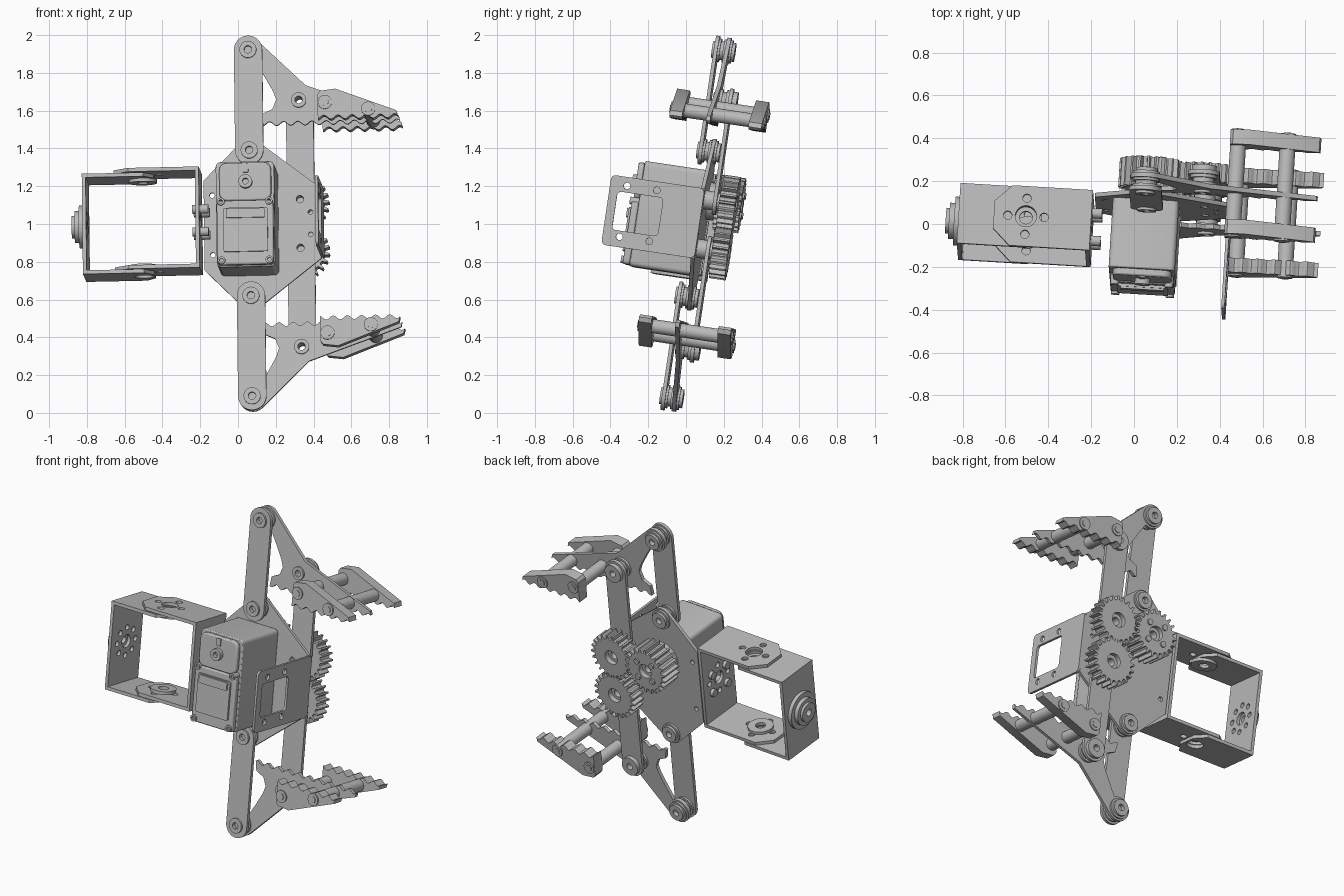
import bpy, bmesh
from math import sin, cos, pi, radians
from mathutils import Matrix, Vector

if "Cube" in bpy.data.objects:
    bpy.data.objects.remove(bpy.data.objects["Cube"])

# Single painted-metal colour
GREY = (0.5, 0.5, 0.5, 1)
metal = bpy.data.materials.new("grey_metal")
metal.use_nodes = True
metal.diffuse_color = GREY
metal.node_tree.nodes["Principled BSDF"].inputs["Base Color"].default_value = GREY

# Tilted frame of the whole gripper: columns are across, depth and up
up = Vector((-0.012, 0.148, 0.989)).normalized()
across = Vector((0.998, -0.06, 0.021))
depth = up.cross(across).normalized()
across = depth.cross(up)
FRAME = Matrix.Translation((0, 0, 1.008)) @ Matrix((across, depth, up)).transposed().to_4x4()

PARTS = []
MAP = {"X": lambda p, q, d: (d, p, q),
       "Y": lambda p, q, d: (p, d, q),
       "Z": lambda p, q, d: (p, q, d)}


def plate(name, outline, holes, d0, d1, axis="Y", bevel=0):
    """Fill an outline with holes and extrude it from d0 to d1 along an axis."""
    bm = bmesh.new()
    for loop in [outline] + holes:
        vs = [bm.verts.new((p, q, d0)) for p, q in loop]
        for i, v in enumerate(vs):
            bm.edges.new((vs[i - 1], v))
    bmesh.ops.triangle_fill(bm, use_beauty=True, edges=bm.edges[:], normal=(0, 0, 1))
    grown = bmesh.ops.extrude_face_region(bm, geom=bm.faces[:])["geom"]
    for v in grown:
        if isinstance(v, bmesh.types.BMVert):
            v.co.z = d1
    for v in bm.verts:
        v.co = MAP[axis](*v.co)
    bmesh.ops.recalc_face_normals(bm, faces=bm.faces[:])
    if bevel:
        bmesh.ops.dissolve_limit(bm, angle_limit=0.01, verts=bm.verts[:], edges=bm.edges[:])
    mesh = bpy.data.meshes.new(name)
    bm.to_mesh(mesh)
    bm.free()
    mesh.materials.append(metal)
    ob = bpy.data.objects.new(name, mesh)
    bpy.context.collection.objects.link(ob)
    ob.matrix_world = FRAME
    if bevel:
        mod = ob.modifiers.new("bevel", "BEVEL")
        mod.width, mod.segments = bevel, 2
    PARTS.append(ob)
    return ob


def arc(p, q, r, a0, a1, n=16):
    return [(p + r * cos(radians(a0 + (a1 - a0) * i / n)),
             q + r * sin(radians(a0 + (a1 - a0) * i / n))) for i in range(n + 1)]


def circle(p, q, r, n=24):
    return arc(p, q, r, 0, 360, n)[:-1]


def ring(p, q, r, n, hole):
    return [circle(p + r * cos(2 * pi * i / n), q + r * sin(2 * pi * i / n), hole, 12)
            for i in range(n)]


def rect(p0, p1, q0, q1, r=0.02):
    return (arc(p1 - r, q1 - r, r, 0, 90, 4) + arc(p0 + r, q1 - r, r, 90, 180, 4)
            + arc(p0 + r, q0 + r, r, 180, 270, 4) + arc(p1 - r, q0 + r, r, 270, 360, 4))


def disc(name, p, q, r, d0, d1, axis="Y", hole=0):
    return plate(name, circle(p, q, r), [circle(p, q, hole, 16)] if hole else [], d0, d1, axis)


def capsule(p, q0, q1, r):
    return arc(p, q1, r, 0, 180) + arc(p, q0, r, 180, 360)


def flip(loop, s):
    return [(p, s * q) for p, q in loop]


def wave(p0, p1):
    n = int((p1 - p0) / 0.01)
    return [(p0 + (p1 - p0) * i / n, 0.537 + 0.011 * sin(2 * pi * (p0 + (p1 - p0) * i / n) / 0.075))
            for i in range(n + 1)]


def gear(name, p, q, d0, d1, turn=0, teeth=22):
    pts = []
    for i in range(teeth):
        for f, r in ((0, 0.119), (0.25, 0.122), (0.38, 0.147), (0.62, 0.147), (0.75, 0.122)):
            a = 2 * pi * (i + f + turn) / teeth
            pts.append((p + r * cos(a), q + r * sin(a)))
    plate(name, pts, [circle(p, q, 0.045)], d0, d1)
    disc(name + "_hub", p, q, 0.046, d0 - 0.02, d1 - 0.03, hole=0.025)


JX, TOP, MID = 0.063, 0.927, 0.389      # link joints
AX, HOLE, GEARQ = 0.325, 0.66, 0.13     # gear arm joints

# Main plate with bent side flange
half = arc(JX, MID, 0.07, 45, 135, 8)
main = [(0.437, -0.187), (0.437, 0.187)] + half + [(-0.185, 0.24), (-0.185, -0.24)]
main += [(p, -q) for p, q in reversed(half)]
holes = [circle(x, s * q, r, 12) for s in (1, -1) for x, q, r in
         ((JX, MID, 0.02), (AX, GEARQ, 0.02), (-0.14, 0.16, 0.014), (0.38, 0.06, 0.013))]
plate("main_plate", main, holes, 0.08, 0.1)
plate("side_flange", rect(-0.4, 0.1, -0.187, 0.187, 0.025),
      [rect(-0.355, -0.11, -0.1, 0.105)]
      + [circle(b, c, 0.018, 12) for b in (-0.31, -0.15) for c in (-0.132, 0.14)],
      0.435, 0.45, "X")

# Fingers, links and gear arms, mirrored above and below
for s, side in ((1, "upper"), (-1, "lower")):
    link = plate(side + "_link", flip(capsule(JX, MID, TOP, 0.075), s),
                 [circle(JX, s * q, 0.02, 12) for q in (MID, TOP)], 0.018, 0.038)
    finger = wave(0.12, 0.86) + [(0.855, 0.565), (0.363, 0.738)]
    finger += arc(JX, TOP, 0.073, 45, 300, 24)
    finger += [(0.145, 0.79), (0.19, 0.71), (0.205, 0.665), (0.185, 0.615), (0.13, 0.59)]
    plate(side + "_finger", flip(finger, s),
          [circle(JX, s * TOP, 0.02, 12), circle(AX, s * HOLE, 0.02, 12)], 0.078, 0.1)
    for q, tag in ((TOP, "_tip"), (MID, "_base")):
        for d0, d1, r in ((0.006, 0.018, 0.045), (0.038, 0.05, 0.062), (0.05, 0.066, 0.05),
                          (0.066, 0.078, 0.062), (0.1, 0.112, 0.062), (0.112, 0.128, 0.05)):
            disc(side + tag + "_washer", JX, s * q, r, d0, d1, hole=0.02)
        disc(side + tag + "_pin", JX, s * q, 0.021, 0.03, 0.1)

    # Gear arm
    plate(side + "_gear_arm", flip(capsule(AX, GEARQ, HOLE, 0.073), s),
          [circle(AX, s * HOLE, 0.02, 12)], 0.15, 0.17)
    for d0, d1, r in ((0.066, 0.078, 0.04), (0.1, 0.115, 0.062), (0.115, 0.135, 0.05),
                      (0.135, 0.15, 0.062), (0.17, 0.195, 0.058)):
        disc(side + "_arm_washer", AX, s * HOLE, r, d0, d1, hole=0.02)
    disc(side + "_gear_spacer", AX, s * GEARQ, 0.05, 0.1, 0.15, hole=0.02)
    gear(side + "_gear", AX, s * GEARQ, 0.185, 0.272, 0.5 if s > 0 else 0)

    # Gripping jaws joined by rods
    jaw = wave(0.437, 0.86) + [(0.853, 0.566), (0.53, 0.688), (0.45, 0.678), (0.437, 0.66)]
    for d0, d1, tag in ((-0.118, -0.05, "_front_jaw"), (0.305, 0.375, "_rear_jaw")):
        plate(side + tag, flip(jaw, s), [], d0, d1)
    for p, q in ((0.475, 0.617), (0.705, 0.577)):
        disc(side + "_jaw_rod", p, s * q, 0.037, -0.126, 0.382)
        for d0, d1 in ((-0.13, -0.126), (0.382, 0.386)):
            disc(side + "_rod_screw", p, s * q, 0.02, d0, d1)

# Drive gear on the motor shaft
gear("drive_gear", 0.065, 0.13, 0.15, 0.285, 0.25)
disc("drive_gear_plate", 0.065, 0.13, 0.1, 0.105, 0.15, hole=0.03)
for i in range(4):
    a = pi / 4 + i * pi / 2
    disc("drive_screw", 0.065 + 0.075 * cos(a), 0.13 + 0.075 * sin(a), 0.018, 0.28, 0.295)

# Servo motor
plate("servo_body", rect(-0.1, 0.21, -0.275, 0.288, 0.025), [], -0.25, 0.079, bevel=0.006)
plate("servo_top_cover", rect(-0.08, 0.195, 0.075, 0.278, 0.04), [], -0.283, -0.25, bevel=0.008)
plate("servo_lower_cover", rect(-0.095, 0.205, -0.268, 0.075), [], -0.288, -0.25, bevel=0.008)
plate("servo_panel", rect(-0.06, 0.175, -0.2, 0.035, 0.01), [], -0.3, -0.288)
plate("servo_panel_ridge", rect(-0.045, 0.16, -0.02, 0.03, 0.008), [], -0.31, -0.3)
disc("servo_knob", 0.06, 0.175, 0.036, -0.31, -0.283, hole=0.016)
plate("servo_notch", rect(0.045, 0.075, 0.225, 0.27, 0.004), [], -0.29, -0.283)
for x in (-0.072, 0.182):
    for q in (0.07, -0.245):
        disc("servo_screw", x, q, 0.02, -0.3, -0.25, hole=0.01)

# Two interlocking U brackets on the side
MB = -0.035


def bracket(name, root, tip, low, high, back):
    t = 0.02
    step = 0.08 if tip < root else -0.05
    leg = [(root, MB - 0.142), (root, MB + 0.142), (tip + step, MB + 0.142), (tip, MB + 0.065),
           (tip, MB - 0.065), (tip + step, MB - 0.142)]
    cuts = [circle(-0.5, MB, 0.05)]
    if tip < root:
        cuts += ring(-0.5, MB, 0.085, 4, 0.02)
    for q, tag in ((low, "_bottom"), (high - t, "_top")):
        plate(name + tag, leg, cuts, q, q + t, "Z")
    mid = (low + high) / 2
    plate(name + "_back", rect(MB - 0.142, MB + 0.142, low, high, 0.015),
          [circle(MB, mid, 0.04)] + ring(MB, mid, 0.085, 8, 0.017),
          min(root, back), max(root, back), "X")


bracket("inner_bracket", -0.195, -0.65, -0.262, 0.278, -0.215)
bracket("outer_bracket", -0.815, -0.44, -0.285, 0.252, -0.795)
for q in (-0.235, 0.225):
    disc("bracket_bearing", -0.5, MB, 0.075, q - 0.01, q + 0.01, "Z", hole=0.03)

# Bracket bolts and end horn
for b in (-0.065, 0.065):
    for c in (-0.06, 0.06):
        disc("bracket_bolt", MB + b, c, 0.024, -0.235, -0.15, "X")
for d0, d1, r in ((-0.838, -0.815, 0.115), (-0.862, -0.838, 0.085), (-0.878, -0.862, 0.06)):
    disc("end_horn", MB, -0.012, r, d0, d1, "X", hole=0.022)

# Smooth the round sides, keep edges sharp
bpy.context.view_layer.update()
bpy.ops.object.select_all(action="DESELECT")
for ob in PARTS:
    ob.select_set(True)
bpy.context.view_layer.objects.active = PARTS[0]
bpy.ops.object.shade_smooth_by_angle(angle=radians(32))
